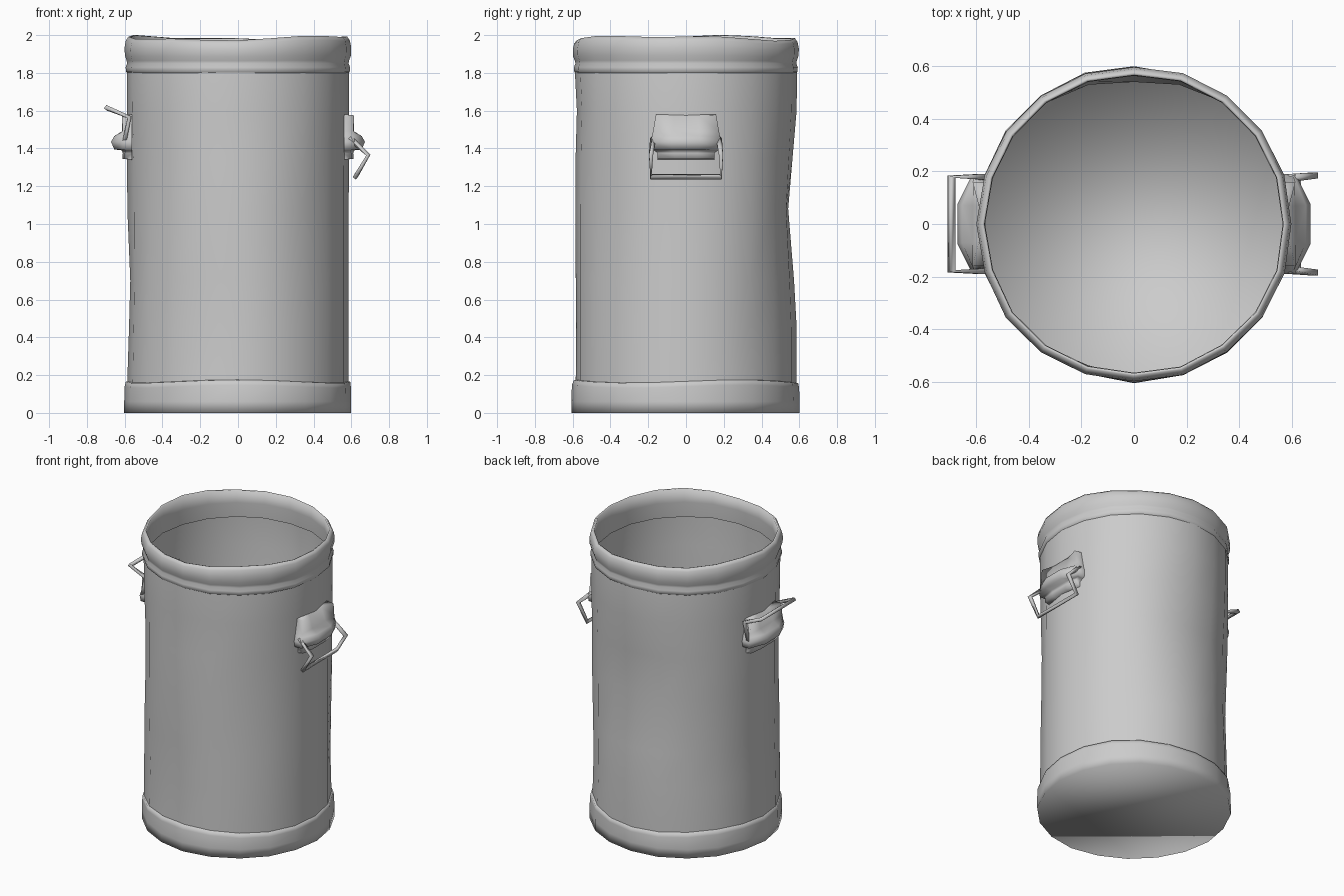
import bpy, bmesh, math, random
from mathutils import Vector

if "Cube" in bpy.data.objects:
    bpy.data.objects.remove(bpy.data.objects["Cube"])

random.seed(4)
SIDES = 20

metal = bpy.data.materials.new("grey metal")
metal.diffuse_color = (0.6, 0.6, 0.6, 1)
metal.use_nodes = True
metal.node_tree.nodes["Principled BSDF"].inputs["Base Color"].default_value = metal.diffuse_color


def finish(name, bm, outward=True):
    if outward:
        bmesh.ops.recalc_face_normals(bm, faces=bm.faces)
    for f in bm.faces:
        f.smooth = True
    mesh = bpy.data.meshes.new(name)
    bm.to_mesh(mesh)
    bm.free()
    mesh.materials.append(metal)
    obj = bpy.data.objects.new(name, mesh)
    bpy.context.collection.objects.link(obj)
    return obj


# Dents: angle in degrees, height, angular width, vertical reach, depth
DENTS = [(90, 1.08, 30, 0.55, 0.045), (-110, 0.45, 16, 0.5, 0.022),
         (-82, 1.55, 14, 0.25, 0.02), (180, 0.65, 28, 0.4, 0.018),
         (-45, 1.0, 16, 0.6, 0.018), (135, 0.7, 16, 0.6, 0.02),
         (45, 0.5, 16, 0.45, 0.018), (-150, 1.2, 16, 0.5, 0.018)]


def dent(a, z):
    total = 0
    for da, dz, wa, hz, depth in DENTS:
        d = abs((math.degrees(a) - da + 180) % 360 - 180) / wa
        total += depth * max(0, 1 - d / 1.6) * max(0, 1 - abs(z - dz) / hz)
    return total


def lathe(name, profile, shape, floor=False):
    """Rings from (radius, z) points, each vertex adjusted by shape(a, r, z)."""
    bm = bmesh.new()
    rings = []
    for r, z in profile:
        ring = []
        for i in range(SIDES):
            a = 2 * math.pi * i / SIDES
            rr, zz = shape(i, a, r, z)
            ring.append(bm.verts.new((rr * math.cos(a), rr * math.sin(a), zz)))
        rings.append(ring)
    for lo, hi in zip(rings, rings[1:]):
        for i in range(SIDES):
            j = (i + 1) % SIDES
            bm.faces.new((lo[i], lo[j], hi[j], hi[i]))
    if floor:
        bm.faces.new(rings[0][::-1])
    return finish(name, bm, False)


# Dented body sheet
lathe("body", [(0.586, 0.005), (0.586, 0.17), (0.586, 0.45), (0.586, 0.7), (0.586, 1.08),
               (0.587, 1.35), (0.588, 1.6), (0.588, 1.8), (0.58, 1.92)],
      lambda i, a, r, z: (r - dent(a, z), z))

# Battered base band with the floor
base_jit = [random.uniform(-0.007, 0.003) for _ in range(SIDES)]
lathe("base_band", [(0.604, 0), (0.604, 0.06), (0.602, 0.14), (0.594, 0.165), (0.582, 0.168)],
      lambda i, a, r, z: (r + base_jit[i] * (z < 0.15), z + 0.008 * math.sin(3 * a) * (z > 0.1)),
      floor=True)


# Rolled rim with a small bead beneath it and a wavy top edge
def wavy(i, a, r, z):
    wave = 0.011 * math.sin(2 * a + 2.4) + 0.006 * math.sin(5 * a)
    return r + rim_jit[i], z + wave * max(0, (z - 1.85) / 0.14)


rim_jit = [random.uniform(-0.004, 0.004) for _ in range(SIDES)]
lathe("rim", [(0.582, 1.797), (0.593, 1.805), (0.595, 1.83), (0.587, 1.85), (0.59, 1.865),
              (0.599, 1.89), (0.601, 1.93), (0.594, 1.965), (0.58, 1.985), (0.57, 1.982),
              (0.568, 1.9), (0.574, 1.8)], wavy)


# Bracket: a sheet with a bulging roll that holds the wire
def bracket(name, side):
    bm = bmesh.new()
    # middle x, edge x, half width, z
    rows = [(0.565, 0.565, 0.16, 1.58), (0.59, 0.615, 0.16, 1.575), (0.615, 0.61, 0.175, 1.49),
            (0.655, 0.61, 0.18, 1.465), (0.672, 0.615, 0.19, 1.435), (0.655, 0.61, 0.185, 1.395),
            (0.615, 0.595, 0.17, 1.39), (0.61, 0.6, 0.15, 1.375), (0.612, 0.6, 0.15, 1.345),
            (0.565, 0.56, 0.15, 1.34)]
    grid = []
    for mid, edge, half, z in rows:
        grid.append([bm.verts.new((side * x, y * half, z)) for x, y in
                     ((0.56, -1), (edge, -1), (mid, -0.4), (mid, 0.4), (edge, 1), (0.56, 1))])
    for a, b in zip(grid, grid[1:]):
        for k in range(5):
            bm.faces.new((a[k], a[k + 1], b[k + 1], b[k]))
    return finish(name, bm)


# Wire handle: square section swept along a bent path
def wire(name, pts, t=0.014):
    bm = bmesh.new()
    pts = [Vector(p) for p in pts]
    rings = []
    for i, p in enumerate(pts):
        d = (pts[min(i + 1, len(pts) - 1)] - pts[max(i - 1, 0)]).normalized()
        # in-plane mitre: one axis across the bend, one across the loop
        u = d.cross(Vector((0.6, 0, 0.8)) if pts[2].z > 1.5 else Vector((0.8, 0, -0.6)))
        u.normalize()
        v = d.cross(u).normalized()
        rings.append([bm.verts.new(p + t * (u * cu + v * cv))
                      for cu, cv in ((1, 1), (-1, 1), (-1, -1), (1, -1))])
    for a, b in zip(rings, rings[1:]):
        for k in range(4):
            m = (k + 1) % 4
            bm.faces.new((a[k], a[m], b[m], b[k]))
    bm.faces.new(rings[0])
    bm.faces.new(rings[-1])
    return finish(name, bm)


def loop(arm):
    """Path down one arm, across, and back along the other arm."""
    return [(x, -y, z) for x, y, z in arm] + [(x, y, z) for x, y, z in reversed(arm)]


bracket("right_bracket", 1)
bracket("left_bracket", -1)
wire("right_handle", loop([(0.59, 0.175, 1.455), (0.69, 0.185, 1.365), (0.622, 0.185, 1.25)]), 0.011)
wire("left_handle", loop([(-0.605, 0.175, 1.42), (-0.575, 0.18, 1.565), (-0.695, 0.18, 1.615)]), 0.011)
